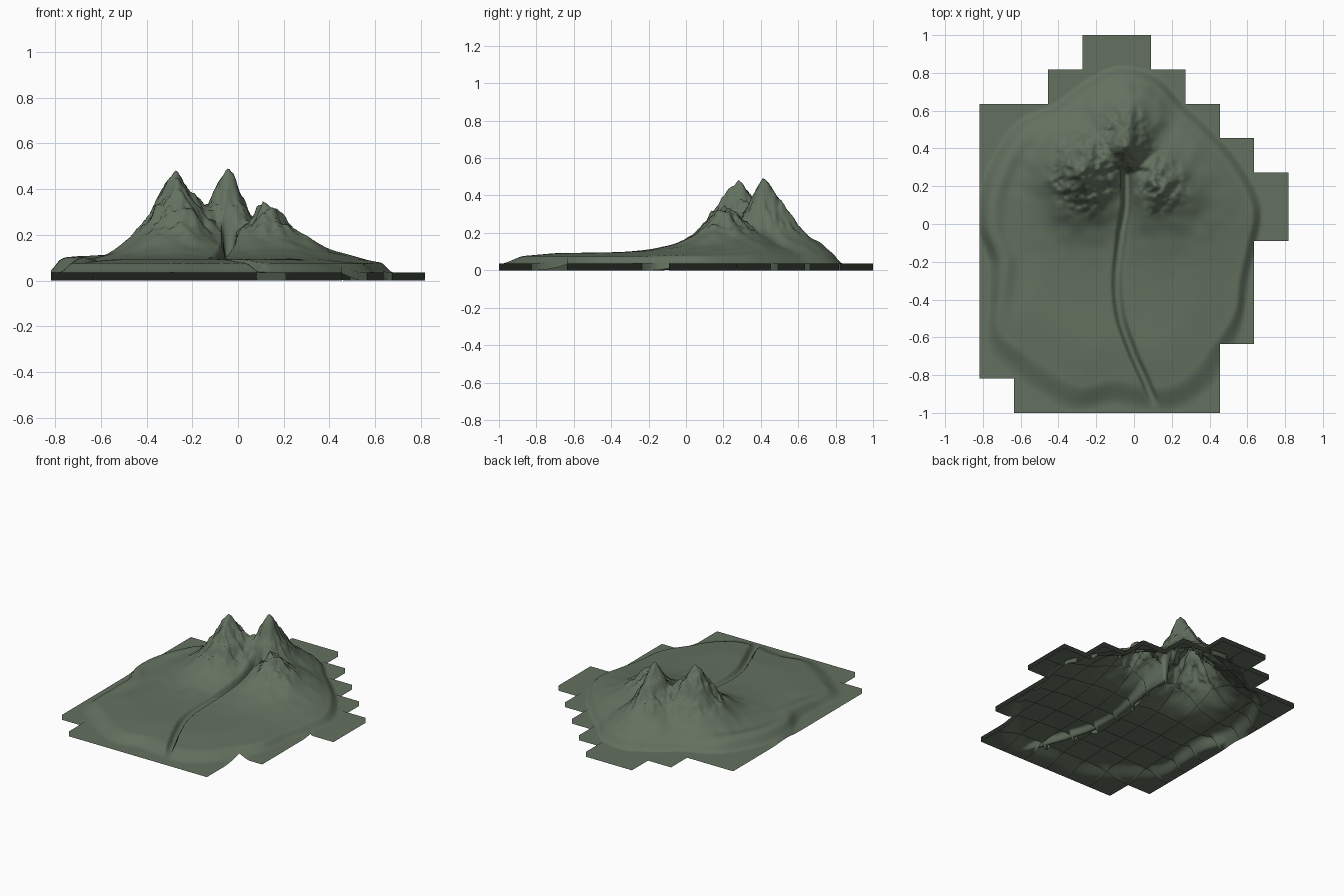
import bpy, bmesh, math
from mathutils import Vector, noise

cube = bpy.data.objects.get("Cube")
if cube:
    bpy.data.objects.remove(cube)

TILE = 2 / 11          # side of one map tile
SUB = 20               # terrain cells along a tile
SEA = 0.035            # sea level, and depth of the tile skirts
X0, Y0 = -4.5 * TILE, -1.0
# first and last tile of each row, front to back
ROWS = [(1, 6), (0, 6), (0, 7), (0, 7), (0, 7), (0, 8), (0, 8), (0, 7), (0, 6), (2, 5), (3, 4)]
TILES = [(c, r) for r, (a, b) in enumerate(ROWS) for c in range(a, b + 1)]


def smooth(a, b, v):
    t = min(1, max(0, (v - a) / (b - a)))
    return t * t * (3 - 2 * t)


def interpolate(points, v):
    """Smooth curve through sorted (key, value) points."""
    n = len(points)
    if v <= points[0][0]:
        return points[0][1]
    for i in range(n - 1):
        (k1, p1), (k2, p2) = points[i], points[i + 1]
        if v <= k2:
            p0, p3 = points[max(i - 1, 0)][1], points[min(i + 2, n - 1)][1]
            t = (v - k1) / (k2 - k1)
            return p1 + 0.5 * t * (p2 - p0 + t * (2 * p0 - 5 * p1 + 4 * p2 - p3
                                                  + t * (3 * (p1 - p2) + p3 - p0)))
    return points[-1][1]


# Island shoreline, as radius by angle about its middle
CX, CY = -0.08, -0.1
SHORE = [(-.08, .81), (.1, .77), (.25, .62), (.4, .48), (.55, .3), (.65, .08), (.62, -.12),
         (.58, -.3), (.55, -.5), (.45, -.68), (.36, -.82), (.2, -.92), (-.1, -.89),
         (-.3, -.92), (-.45, -.85), (-.6, -.74), (-.74, -.6), (-.74, -.4), (-.74, -.2),
         (-.8, -.02), (-.78, .2), (-.72, .35), (-.6, .52), (-.4, .62), (-.2, .76)]
polar = sorted((math.atan2(y - CY, x - CX), math.hypot(x - CX, y - CY)) for x, y in SHORE)
full = 2 * math.pi
RADIUS = ([(a - full, r) for a, r in polar[-2:]] + polar + [(a + full, r) for a, r in polar[:2]])

# River course, x by y
RIVER = [(-1, .12), (-.87, .075), (-.7, 0), (-.5, -.07), (-.3, -.09), (-.05, -.065),
         (.1, -.04), (.3, -.04)]


def peak(x, y, px, py, height, left, right, front, back, power):
    dx, dy = x - px, y - py
    r = math.hypot(dx / (left if dx < 0 else right), dy / (front if dy < 0 else back))
    return height * math.exp(-r ** power)


def height(x, y):
    # Shore and plain
    ang = math.atan2(y - CY, x - CX)
    d = interpolate(RADIUS, ang) - math.hypot(x - CX, y - CY)
    wide = 0.03 + 0.04 * smooth(-.4, -.8, y)
    z = SEA + smooth(-wide, wide, d) * (0.04 + 0.018 * smooth(0, .3, d))
    z += 0.025 * math.exp(-((d - .06) / .05) ** 2) * smooth(-.4, -.7, x) * smooth(-.6, -.2, y)
    # Three mountains and the saddle between the tall two, with rough rock
    wob = Vector((x * 11, y * 11, 2))
    wx = x + 0.018 * noise.noise(wob)
    wy = y + 0.018 * noise.noise(wob + Vector((7, 3, 0)))
    hills = [peak(wx, wy, -.27, .28, .38, .16, .16, .2, .17, 1.45),
             peak(wx, wy, -.04, .41, .4, .15, .12, .13, .19, 1.25),
             peak(wx, wy, .12, .21, .24, .15, .2, .19, .2, 1.25),
             peak(wx, wy, -.15, .34, .19, .1, .1, .1, .1, 2)]
    m = sum(h ** 3.5 for h in hills) ** (1 / 3.5)
    rough = noise.fractal(Vector((x * 24, y * 24, 5)), 0.8, 2.1, 4)
    m += 0.03 * rough * smooth(.07, .2, m) * (1 - .6 * smooth(.32, .4, m))
    z += m * smooth(-.03, .1, d)
    # River bed and canyon
    if y < .3:
        off = abs(x - interpolate(RIVER, y))
        bed = SEA + 0.04 * smooth(-1.1, -.1, y)
        z += (min(bed, z) - z) * smooth(.034, .008, off) * smooth(.3, .265, y)
    return z


# Terrain sheet over all tiles
bm = bmesh.new()
step, verts, lower = TILE / SUB, {}, {}


def vert(i, j):
    if (i, j) not in verts:
        x, y = X0 + i * step, Y0 + j * step
        verts[i, j] = bm.verts.new((x, y, height(x, y)))
    return verts[i, j]


for c, r in TILES:
    for i in range(c * SUB, (c + 1) * SUB):
        for j in range(r * SUB, (r + 1) * SUB):
            bm.faces.new([vert(i, j), vert(i + 1, j), vert(i + 1, j + 1), vert(i, j + 1)])
bm.normal_update()
normals = [v.normal.copy() for v in bm.verts]


# Short skirt hanging from every tile border, shaded like the ground above it
def low(key):
    if key not in lower:
        top = verts[key]
        lower[key] = bm.verts.new(top.co - Vector((0, 0, SEA)))
        normals.append(top.normal.copy())
    return lower[key]


done = set()
for c, r in TILES:
    corners = [(c, r), (c + 1, r), (c + 1, r + 1), (c, r + 1)]
    for (ax, ay), (bx, by) in zip(corners, corners[1:] + corners[:1]):
        side = frozenset([(ax, ay), (bx, by)])
        if side in done:
            continue
        done.add(side)
        line = [(ax * SUB + (bx - ax) * k, ay * SUB + (by - ay) * k) for k in range(SUB + 1)]
        for p, q in zip(line, line[1:]):
            bm.faces.new([verts[q], verts[p], low(p), low(q)])

for f in bm.faces:
    f.smooth = True
mesh = bpy.data.meshes.new("island_terrain")
bm.to_mesh(mesh)
bm.free()
mesh.normals_split_custom_set_from_vertices(normals)

green = bpy.data.materials.new("moss green")
green.use_nodes = True
green.diffuse_color = (0.125, 0.165, 0.115, 1)
green.node_tree.nodes["Principled BSDF"].inputs["Base Color"].default_value = green.diffuse_color
mesh.materials.append(green)
bpy.context.collection.objects.link(bpy.data.objects.new("island_terrain", mesh))
